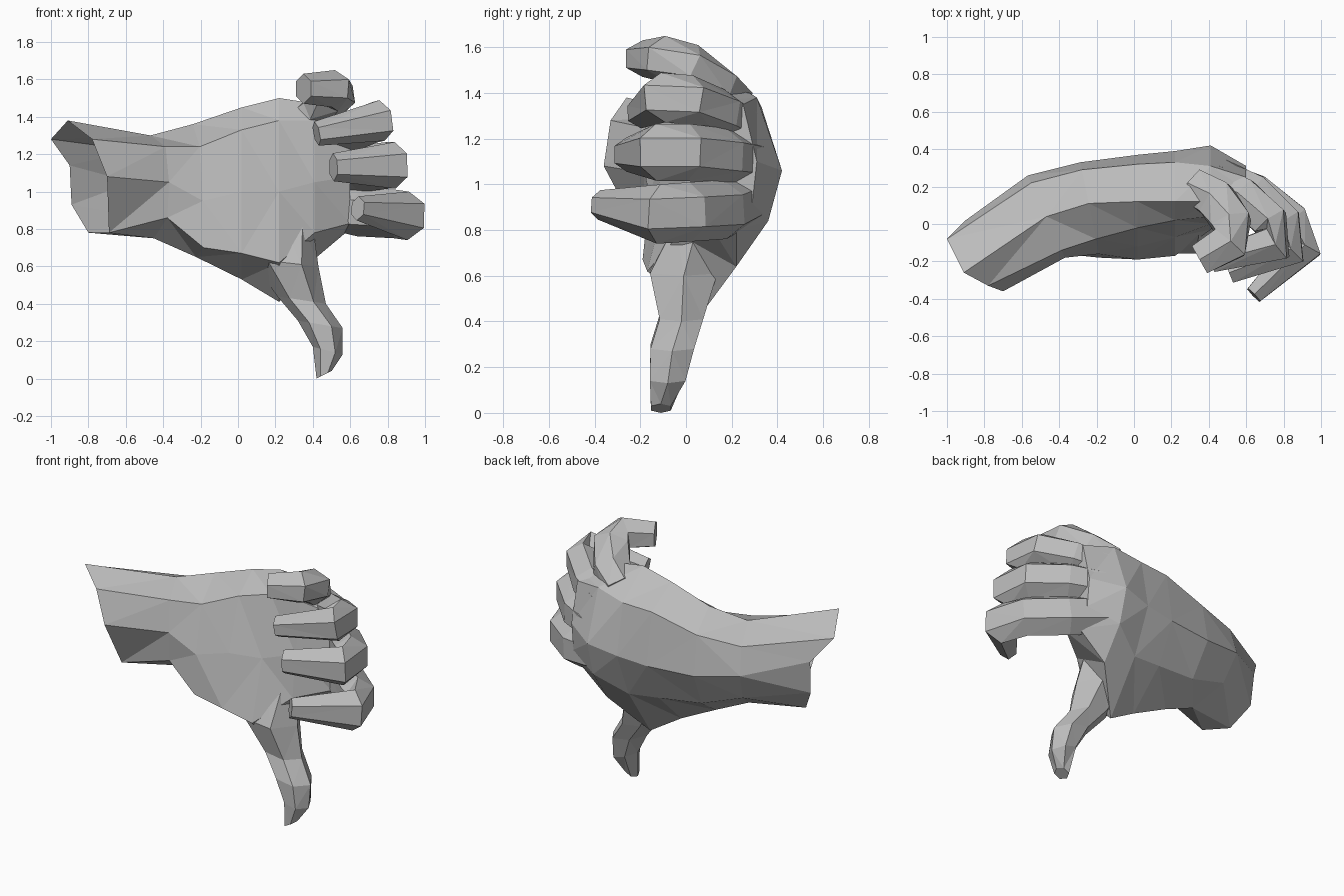
import bpy, bmesh, math
from mathutils import Vector

default = bpy.data.objects.get("Cube")
if default:
    bpy.data.objects.remove(default, do_unlink=True)

# Single plain grey for the whole hand
grey = bpy.data.materials.new("plain_grey")
grey.use_nodes = True
colour = (0.5, 0.5, 0.5, 1)
grey.diffuse_color = colour
grey.node_tree.nodes["Principled BSDF"].inputs["Base Color"].default_value = colour


def loft(name, rings, cap_start=True, cap_end=True):
    """Skin a list of equal-length point rings with flat faces."""
    bm = bmesh.new()
    loops = [[bm.verts.new(point) for point in ring] for ring in rings]
    count = len(loops[0])
    for first, second in zip(loops, loops[1:]):
        for i in range(count):
            j = (i + 1) % count
            bm.faces.new((first[i], first[j], second[j], second[i]))
    if cap_start:
        bm.faces.new(loops[0])
    if cap_end:
        bm.faces.new(loops[-1])
    bmesh.ops.triangulate(bm, faces=bm.faces[:], quad_method='SHORT_EDGE')
    bmesh.ops.recalc_face_normals(bm, faces=bm.faces[:])
    mesh = bpy.data.meshes.new(name)
    bm.to_mesh(mesh)
    bm.free()
    mesh.materials.append(grey)
    obj = bpy.data.objects.new(name, mesh)
    bpy.context.collection.objects.link(obj)
    return obj


def section(x, slope, profile):
    """Place a (y, z) profile at x, skewed along its depth."""
    return [Vector((x + slope * y, y, z)) for y, z in profile]


def finger(name, path, height, depth, tip):
    """Six-sided tapered tube that follows a curled path."""
    points = [Vector(p) for p in path]
    taper = (0.9, 1.0, 1.0, 1.0, tip)
    rings = []
    for i, centre in enumerate(points):
        before, after = points[max(i - 1, 0)], points[min(i + 1, len(points) - 1)]
        along = (after - before).normalized()
        side = along.cross(Vector((0, 0, 1))).normalized()
        up = side.cross(along)
        ring = []
        for k in range(6):
            angle = math.tau * k / 6 + math.pi / 6
            offset = side * (math.cos(angle) * depth) + up * (math.sin(angle) * height)
            ring.append(centre + offset * taper[i])
        rings.append(ring)
    return loft(name, rings)


# Forearm and palm: profiles run front top, over the back, under and up the palm
wrist_rim = [Vector(p) for p in (
    (-.78, -.33, 1.28), (-.91, -.26, 1.38), (-1, -.08, 1.28), (-.9, .02, 1.14),
    (-.89, 0, .93), (-.8, -.08, .78), (-.69, -.2, .78), (-.7, -.36, 1.08))]
forearm = section(-.45, -.45, (
    (-.14, 1.24), (.04, 1.3), (.22, 1.22), (.26, 1.05),
    (.18, .87), (0, .75), (-.16, .86), (-.18, 1.05)))
heel = section(-.22, -.2, (
    (-.08, 1.24), (.11, 1.36), (.29, 1.25), (.33, 1.0),
    (.22, .78), (.02, .65), (-.18, .7), (-.16, .95)))
mid_palm = section(.02, 0, (
    (-.02, 1.33), (.12, 1.45), (.32, 1.33), (.37, 1.0),
    (.25, .75), (.02, .53), (-.19, .67), (-.12, 1.0)))
upper_palm = section(.22, 0, (
    (.02, 1.38), (.12, 1.5), (.33, 1.34), (.39, 1.02),
    (.27, .73), (.05, .41), (-.17, .62), (-.07, 1.0)))
knuckles = section(.41, 0, (
    (.04, 1.38), (.12, 1.47), (.31, 1.38), (.42, 1.06),
    (.36, .84), (.22, .64), (-.03, .78), (.0, 1.05)))
finger_roots = section(.6, 0, (
    (.11, 1.32), (.18, 1.37), (.25, 1.35), (.31, 1.1),
    (.29, .92), (.22, .8), (.1, .83), (.08, 1.08)))
loft("palm_and_forearm",
     [wrist_rim, forearm, heel, mid_palm, upper_palm, knuckles, finger_roots],
     cap_start=False)

# Thumb: level rings from inside the palm down to the tip
thumb_rings = []
for x, y, z, width, depth in (
        (.29, .05, .84, .11, .11), (.25, -.01, .62, .18, .17), (.34, -.02, .42, .13, .11),
        (.44, -.06, .29, .12, .11), (.48, -.08, .15, .08, .09), (.46, -.11, .02, .04, .05)):
    ring = []
    for k in range(6):
        angle = math.tau * k / 6
        lean = -.02 * math.cos(angle) if z > .1 else .02 * math.cos(angle)
        ring.append((x + width * math.cos(angle), y + depth * math.sin(angle), z + lean))
    thumb_rings.append(ring)
lowest = min(p[2] for p in thumb_rings[-1])
thumb_rings[-1] = [(x, y, z - lowest) for x, y, z in thumb_rings[-1]]
loft("thumb", thumb_rings)

# Curled fingers, from the knuckle round to the tip
finger("index_finger", (
    (.38, .28, .94), (.65, .17, .89), (.84, .02, .88), (.91, -.12, .87), (.64, -.38, .91)),
    .13, .11, .5)
finger("middle_finger", (
    (.38, .3, 1.1), (.64, .17, 1.12), (.8, .01, 1.14), (.84, -.13, 1.14), (.51, -.26, 1.13)),
    .125, .11, .6)
finger("ring_finger", (
    (.38, .25, 1.25), (.58, .15, 1.31), (.73, .01, 1.37), (.77, -.1, 1.38), (.42, -.2, 1.31)),
    .11, .11, .6)
finger("little_finger", (
    (.32, .2, 1.36), (.44, .13, 1.43), (.52, .01, 1.52), (.51, -.1, 1.55), (.35, -.19, 1.55)),
    .1, .12, .8)
